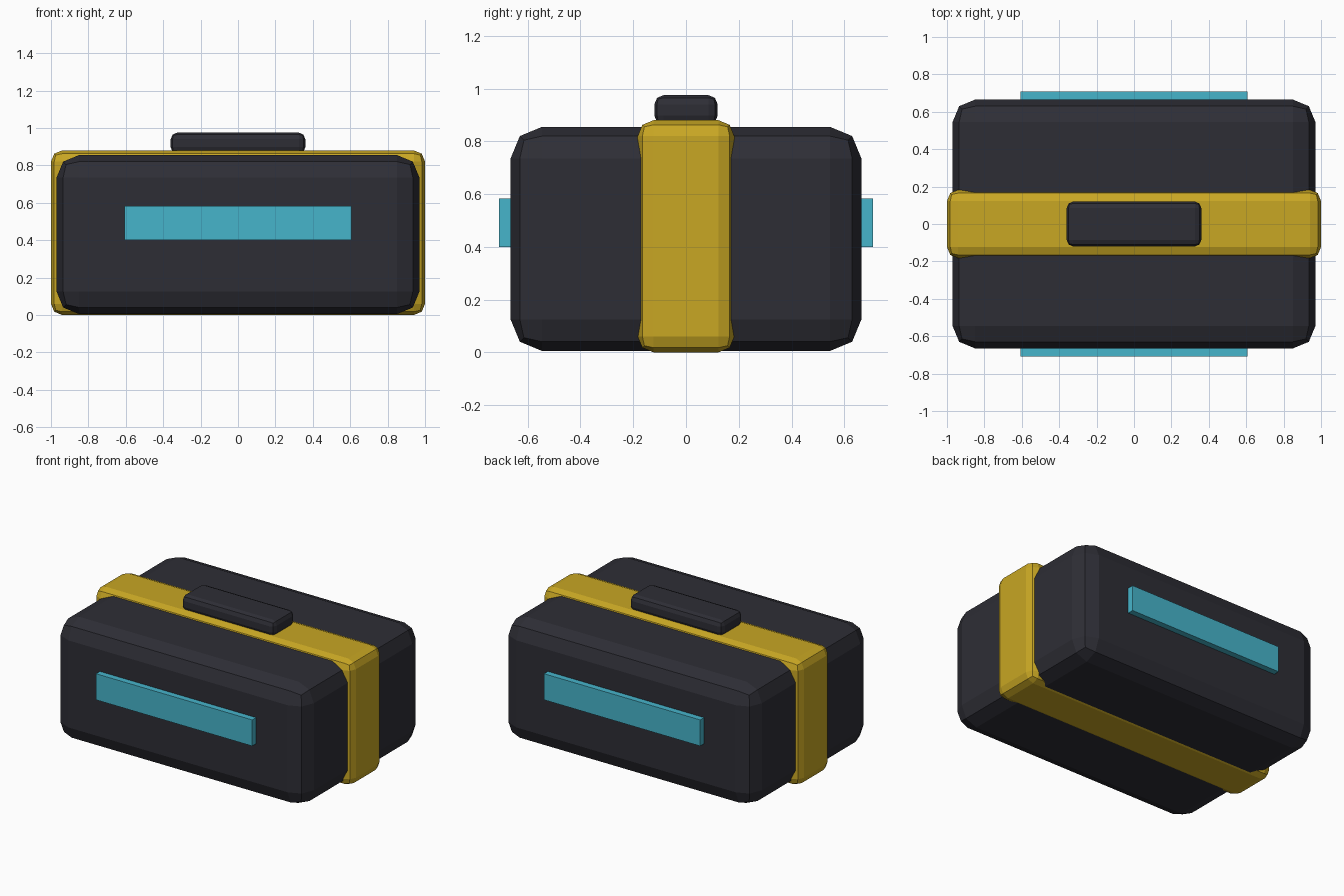
import bpy
import bmesh
from mathutils import Vector

default = bpy.data.objects.get("Cube")
if default:
    bpy.data.objects.remove(default, do_unlink=True)


def make_material(name, rgb):
    mat = bpy.data.materials.new(name)
    mat.use_nodes = True
    mat.diffuse_color = (*rgb, 1)
    mat.node_tree.nodes["Principled BSDF"].inputs["Base Color"].default_value = (*rgb, 1)
    return mat


def box(name, low, high, mat, bevel=0.0):
    """Box between two corners, with its edges rounded in two flat steps."""
    low, high = Vector(low), Vector(high)
    size, centre = high - low, (low + high) / 2
    bm = bmesh.new()
    bmesh.ops.create_cube(bm, size=1)
    for v in bm.verts:
        v.co = Vector(a * b for a, b in zip(v.co, size))
    mesh = bpy.data.meshes.new(name)
    bm.to_mesh(mesh)
    bm.free()
    mesh.materials.append(mat)
    obj = bpy.data.objects.new(name, mesh)
    obj.location = centre
    bpy.context.collection.objects.link(obj)
    if bevel:
        mod = obj.modifiers.new("rounded_edges", "BEVEL")
        mod.width = bevel
        mod.segments = 2
        mod.limit_method = "NONE"
    return obj


charcoal = make_material("charcoal", (0.027, 0.027, 0.036))
yellow = make_material("mustard_yellow", (0.58, 0.385, 0.017))
cyan = make_material("cyan", (0.062, 0.46, 0.6))

# Case, the band around it and the grip on top
box("case_body", (-0.97, -0.665, 0.005), (0.97, 0.665, 0.855), charcoal, 0.12)
box("band", (-1.0, -0.183, 0.0), (1.0, 0.183, 0.88), yellow, 0.06)
box("top_handle", (-0.36, -0.12, 0.862), (0.36, 0.12, 0.975), charcoal, 0.035)

# Light strips on the front and back
for name, near, far in (("front_strip", -0.708, -0.64), ("back_strip", 0.64, 0.708)):
    box(name, (-0.606, near, 0.4), (0.606, far, 0.583), cyan)
